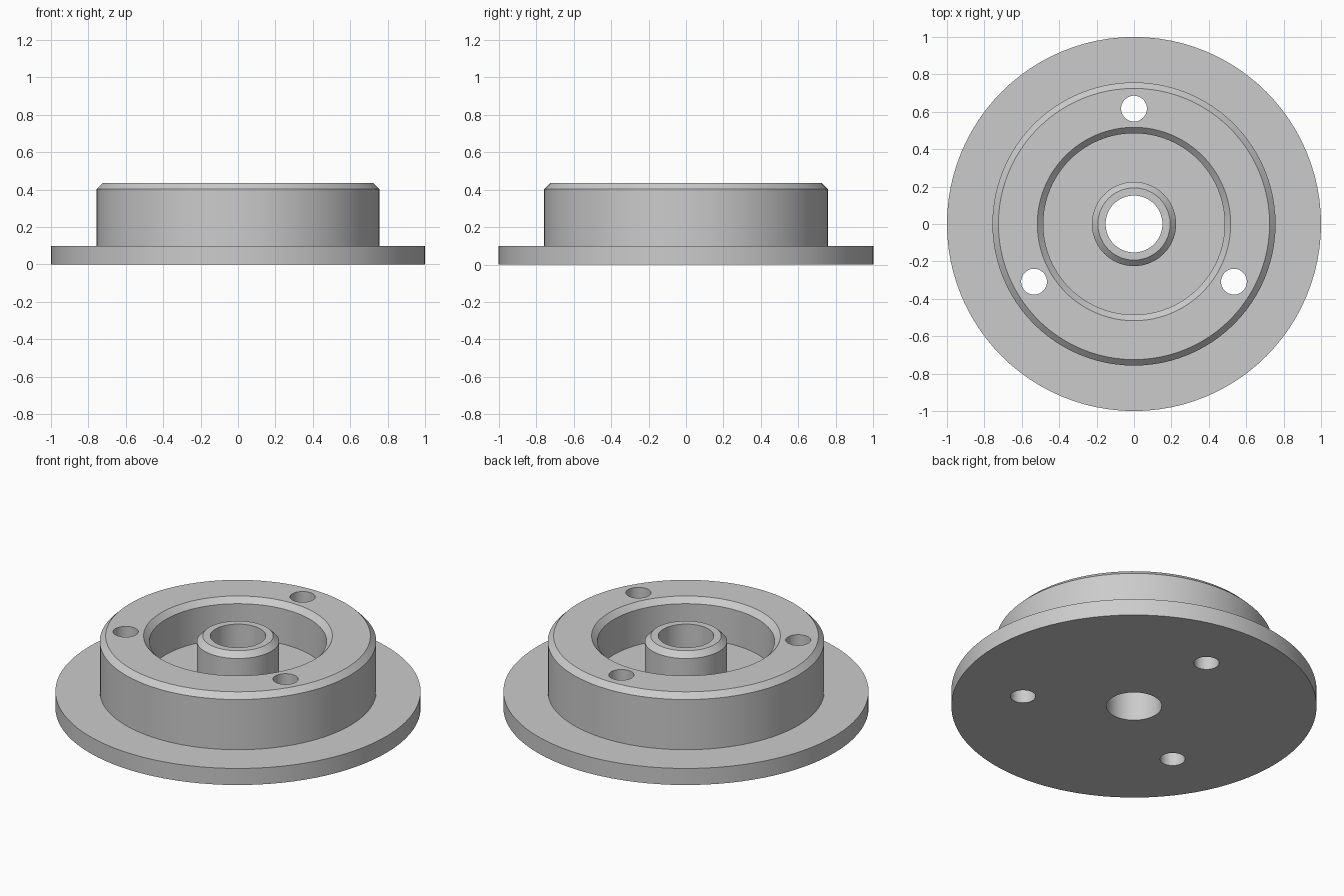
import bpy, bmesh, math

cube = bpy.data.objects.get("Cube")
if cube:
    bpy.data.objects.remove(cube, do_unlink=True)

SEGMENTS = 96
TOP, CHAMFER = 0.435, 0.032
PLATE_TOP, FLOOR = 0.1, 0.19
BORE, HUB, POCKET, BOSS = 0.152, 0.225, 0.485, 0.757

metal = bpy.data.materials.new("grey_metal")
metal.use_nodes = True
grey = (0.6, 0.6, 0.6, 1)
metal.diffuse_color = grey
metal.node_tree.nodes["Principled BSDF"].inputs["Base Color"].default_value = grey


def add_object(name, bm):
    bmesh.ops.recalc_face_normals(bm, faces=bm.faces)
    mesh = bpy.data.meshes.new(name)
    bm.to_mesh(mesh)
    bm.free()
    mesh.materials.append(metal)
    obj = bpy.data.objects.new(name, mesh)
    bpy.context.collection.objects.link(obj)
    return obj


# Flange, boss, pocket and hub as one closed turned profile (radius, height)
shoulder = TOP - CHAMFER
profile = [
    (BORE, 0), (1, 0), (1, PLATE_TOP), (BOSS, PLATE_TOP),
    (BOSS, shoulder), (BOSS - CHAMFER, TOP),
    (POCKET + CHAMFER, TOP), (POCKET, shoulder), (POCKET, FLOOR),
    (HUB, FLOOR), (HUB, shoulder), (HUB - CHAMFER, TOP), (BORE, TOP),
]
bm = bmesh.new()
rings = []
for i in range(SEGMENTS):
    a = math.tau * i / SEGMENTS
    rings.append([bm.verts.new((r * math.cos(a), r * math.sin(a), z)) for r, z in profile])
for i, ring in enumerate(rings):
    following = rings[(i + 1) % SEGMENTS]
    for j in range(len(profile)):
        k = (j + 1) % len(profile)
        bm.faces.new((ring[j], following[j], following[k], ring[k]))
flange = add_object("flanged_hub", bm)

# Three bolt holes spaced evenly around the boss
bm = bmesh.new()
for i in range(3):
    a = math.pi / 2 + math.tau * i / 3
    made = bmesh.ops.create_cone(bm, cap_ends=True, segments=48, radius1=0.069, radius2=0.069, depth=1)
    bmesh.ops.translate(bm, verts=made["verts"], vec=(0.617 * math.cos(a), 0.617 * math.sin(a), 0.2))
cutter = add_object("bolt_hole_cutter", bm)
cutter.hide_render = True
cutter.hide_set(True)

cut = flange.modifiers.new("bolt_holes", "BOOLEAN")
cut.operation = "DIFFERENCE"
cut.solver = "EXACT"
cut.object = cutter

# Bake the cut, drop the cutter and smooth the round walls
bpy.ops.object.select_all(action="DESELECT")
flange.select_set(True)
bpy.context.view_layer.objects.active = flange
bpy.ops.object.modifier_apply(modifier=cut.name)
bpy.data.objects.remove(cutter, do_unlink=True)
bpy.ops.object.shade_smooth_by_angle(angle=math.radians(25))
